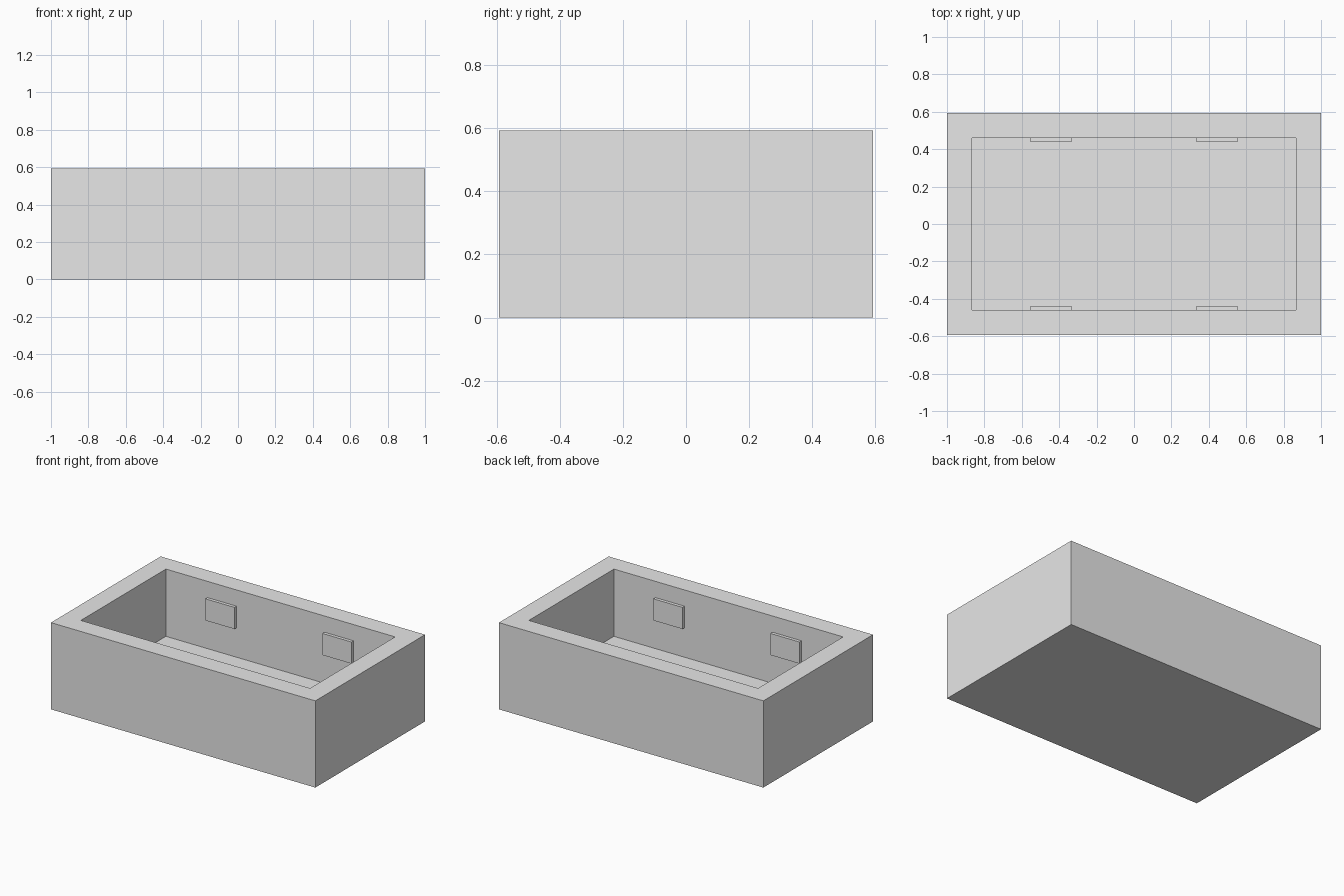
import bpy
import bmesh
from mathutils import Matrix

default_cube = bpy.data.objects.get("Cube")
if default_cube:
    bpy.data.objects.remove(default_cube, do_unlink=True)

LENGTH, DEPTH, HEIGHT = 2.0, 1.185, 0.593
WALL = 0.133

# Single plain grey
grey = bpy.data.materials.new("plain grey")
grey.use_nodes = True
grey.diffuse_color = (0.8, 0.8, 0.8, 1)
grey.node_tree.nodes["Principled BSDF"].inputs["Base Color"].default_value = (0.8, 0.8, 0.8, 1)


def add_box(name, size, centre):
    bm = bmesh.new()
    bmesh.ops.create_cube(bm, size=1)
    bmesh.ops.transform(bm, verts=bm.verts,
                        matrix=Matrix.Translation(centre) @ Matrix.Diagonal((*size, 1)))
    return finish(name, bm)


def finish(name, bm):
    mesh = bpy.data.meshes.new(name)
    bm.to_mesh(mesh)
    bm.free()
    mesh.materials.append(grey)
    obj = bpy.data.objects.new(name, mesh)
    bpy.context.collection.objects.link(obj)
    return obj


# Open tray: a block whose top is inset and pushed down to the floor
bm = bmesh.new()
bmesh.ops.create_cube(bm, size=1)
bmesh.ops.transform(bm, verts=bm.verts,
                    matrix=Matrix.Translation((0, 0, HEIGHT / 2))
                    @ Matrix.Diagonal((LENGTH, DEPTH, HEIGHT, 1)))
top = max(bm.faces, key=lambda f: f.calc_center_median().z)
bmesh.ops.inset_region(bm, faces=[top], thickness=WALL, use_even_offset=True)
well = bmesh.ops.extrude_discrete_faces(bm, faces=[top])["faces"][0]
bmesh.ops.translate(bm, verts=well.verts, vec=(0, 0, WALL - HEIGHT))
bmesh.ops.recalc_face_normals(bm, faces=bm.faces)
finish("tray", bm)

# Four small tabs on the long inner walls
TAB = (0.22, 0.022, 0.148)
tab_y = DEPTH / 2 - WALL - TAB[1] / 2
for side_x, x in (("right", -0.443), ("left", 0.443)):
    for side_y, y in (("front", -tab_y), ("back", tab_y)):
        add_box(f"{side_y}_{side_x}_tab", TAB, (x, y, 0.408))
